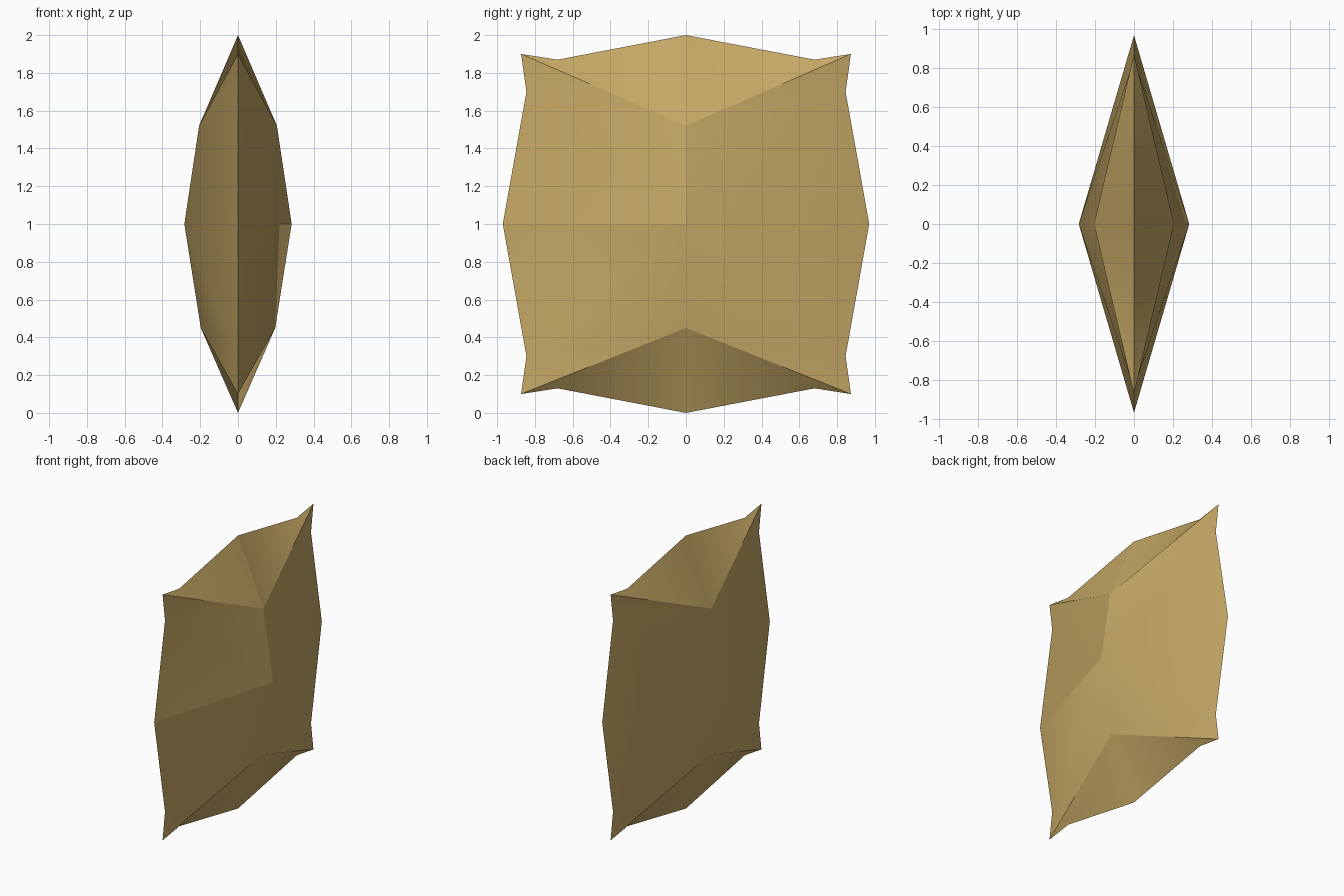
import bpy, bmesh, math

cube = bpy.data.objects.get("Cube")
if cube:
    bpy.data.objects.remove(cube, do_unlink=True)

# Gold cloth
mat = bpy.data.materials.new("gold_cloth")
mat.use_nodes = True
color = (0.56, 0.39, 0.13, 1)
mat.diffuse_color = color
bsdf = mat.node_tree.nodes["Principled BSDF"]
bsdf.inputs["Base Color"].default_value = color
bsdf.inputs["Roughness"].default_value = 0.8

bm = bmesh.new()

# Seam outline: the same edge profile mirrored into four quarters (y, z above the middle)
PROFILE = [(0.97, 0), (0.845, 0.7), (0.873, 0.9), (0.68, 0.87), (0, 1)]
seam = {}


def seam_vert(i, sy, sz):
    y, z = PROFILE[i]
    key = (round(y * sy, 3), round(z * sz, 3))
    if key not in seam:
        seam[key] = bm.verts.new((0, key[0], 1 + key[1]))
    return seam[key]


# Puffed faces: each side has a middle peak and a shoulder above and below it
creases = []
for sx in (1, -1):
    peak = bm.verts.new((0.284 * sx, 0, 1))
    for sz, sx_out, height in ((1, 0.206, 1.52), (-1, 0.197, 0.45)):
        shoulder = bm.verts.new((sx_out * sx, 0, height))
        for sy in (1, -1):
            rim = [seam_vert(i, sy, sz) for i in range(len(PROFILE))]
            bm.faces.new((peak, rim[0], rim[1]))
            bm.faces.new((peak, rim[1], shoulder))
            for a, b in zip(rim[1:], rim[2:]):
                bm.faces.new((shoulder, a, b))
            if (sx, sy, sz) == (1, -1, 1):
                creases = [(peak, rim[0]), (peak, shoulder), (shoulder, rim[-1])]

bmesh.ops.recalc_face_normals(bm, faces=bm.faces)

# Smooth cloth, sharp seam and one creased quarter
for f in bm.faces:
    f.smooth = True
for e in bm.edges:
    e.smooth = e.calc_face_angle(0) < math.radians(40)
for a, b in creases:
    bm.edges.get((a, b)).smooth = False

mesh = bpy.data.meshes.new("pillow")
bm.to_mesh(mesh)
bm.free()
mesh.materials.append(mat)
pillow = bpy.data.objects.new("pillow", mesh)
bpy.context.collection.objects.link(pillow)
